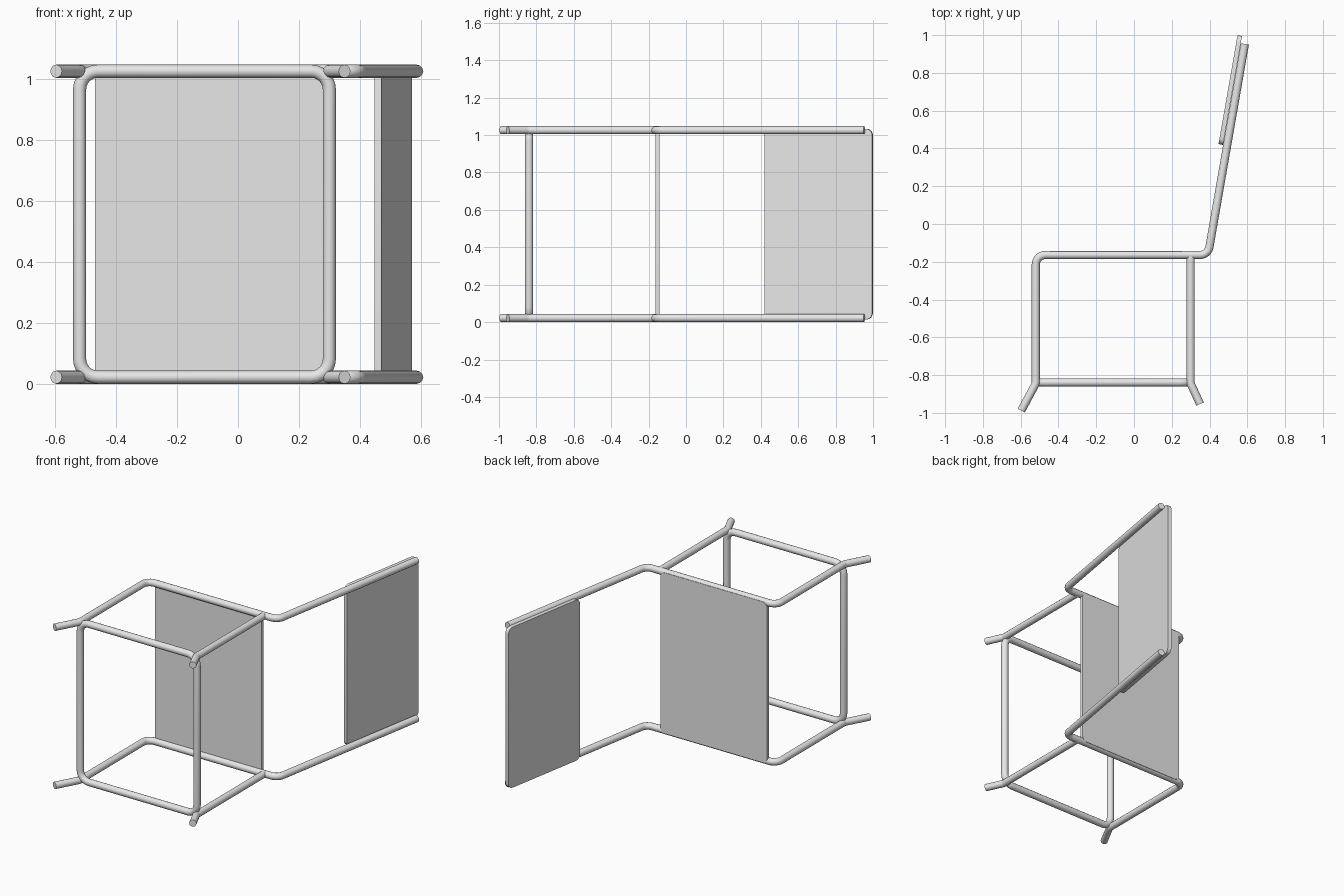
import bpy, bmesh, math
from mathutils import Vector, Matrix

cube = bpy.data.objects.get("Cube")
if cube:
    bpy.data.objects.remove(cube, do_unlink=True)

R = 0.0215               # tube radius
LOW, HIGH = 0.0215, 1.026   # heights of the two side frames
SLOPE = math.atan(0.1747)   # recline of the backrest

grey = bpy.data.materials.new("grey_metal")
grey.use_nodes = True
grey.diffuse_color = (0.8, 0.8, 0.8, 1)
grey.node_tree.nodes["Principled BSDF"].inputs["Base Color"].default_value = (0.8, 0.8, 0.8, 1)


def rounded(points, radius, closed=False, steps=6):
    """Replace the corners of a path with arcs."""
    pts = [Vector(p) for p in points]
    out = []
    for i, p in enumerate(pts):
        if not closed and i in (0, len(pts) - 1):
            out.append(p)
            continue
        a = (pts[i - 1] - p).normalized()
        b = (pts[(i + 1) % len(pts)] - p).normalized()
        half = a.angle(b) / 2
        cut = radius / math.tan(half)
        centre = p + (a + b).normalized() * radius / math.sin(half)
        start, end = p + a * cut - centre, p + b * cut - centre
        for s in range(steps + 1):
            d = start.lerp(end, s / steps) if steps == 1 else start.slerp(end, s / steps) \
                if hasattr(start, "slerp") else None
            out.append(centre + d.normalized() * radius)
    return out


def finish(obj):
    obj.data.materials.append(grey)
    bpy.ops.object.select_all(action="DESELECT")
    obj.select_set(True)
    bpy.context.view_layer.objects.active = obj
    if obj.type == "CURVE":
        bpy.ops.object.convert(target="MESH")
    bpy.ops.object.shade_smooth_by_angle(angle=math.radians(40))


def tube(name, points, closed=False):
    curve = bpy.data.curves.new(name, "CURVE")
    curve.dimensions = "3D"
    curve.bevel_depth = R
    curve.bevel_resolution = 4
    curve.use_fill_caps = True
    spline = curve.splines.new("POLY")
    spline.points.add(len(points) - 1)
    for sp, p in zip(spline.points, points):
        sp.co = (*p, 1)
    spline.use_cyclic_u = closed
    obj = bpy.data.objects.new(name, curve)
    bpy.context.collection.objects.link(obj)
    finish(obj)


def panel(name, length, height, thickness, centre, angle):
    """Upright board with rounded corners, running along x before turning."""
    x, z = length / 2, height / 2
    outline = rounded([(-x, 0, -z), (x, 0, -z), (x, 0, z), (-x, 0, z)], 0.035, True)
    bm = bmesh.new()
    face = bm.faces.new([bm.verts.new(p + Vector((0, -thickness / 2, 0))) for p in outline])
    grown = bmesh.ops.extrude_face_region(bm, geom=[face])["geom"]
    bmesh.ops.translate(bm, vec=(0, thickness, 0),
                        verts=[g for g in grown if isinstance(g, bmesh.types.BMVert)])
    bmesh.ops.recalc_face_normals(bm, faces=bm.faces)
    bm.transform(Matrix.Translation(centre) @ Matrix.Rotation(angle, 4, "Z"))
    mesh = bpy.data.meshes.new(name)
    bm.to_mesh(mesh)
    bm.free()
    obj = bpy.data.objects.new(name, mesh)
    bpy.context.collection.objects.link(obj)
    finish(obj)


# Two matching side frames
for side, z in (("lower", LOW), ("upper", HIGH)):
    # front leg, seat rail and backrest post in one bent tube
    bend = rounded([(-0.52, -0.82, z), (-0.52, -0.164, z), (0.392, -0.164, z),
                    (0.587, 0.953, z)], 0.05)
    foot = rounded([(-0.597, -0.988, z), (-0.52, -0.845, z), (-0.52, -0.7, z)], 0.04)
    tube(side + "_main_frame", foot[:-1] + bend[1:])
    tube(side + "_back_leg",
         rounded([(0.35, -0.953, z), (0.30, -0.845, z), (0.30, -0.164, z)], 0.04))

# Rounded stretcher ring joining the four legs
tube("leg_stretcher", rounded([(-0.52, -0.839, LOW), (0.30, -0.839, LOW),
                               (0.30, -0.839, HIGH), (-0.52, -0.839, HIGH)], 0.06, True), True)

# Seat and backrest boards
MID = (LOW + HIGH) / 2
panel("seat", 0.75, 1.02, 0.02, (-0.095, -0.152, MID), 0)
panel("backrest", 0.585, 1.02, 0.024, (0.5095, 0.709, MID), math.pi / 2 - SLOPE)
